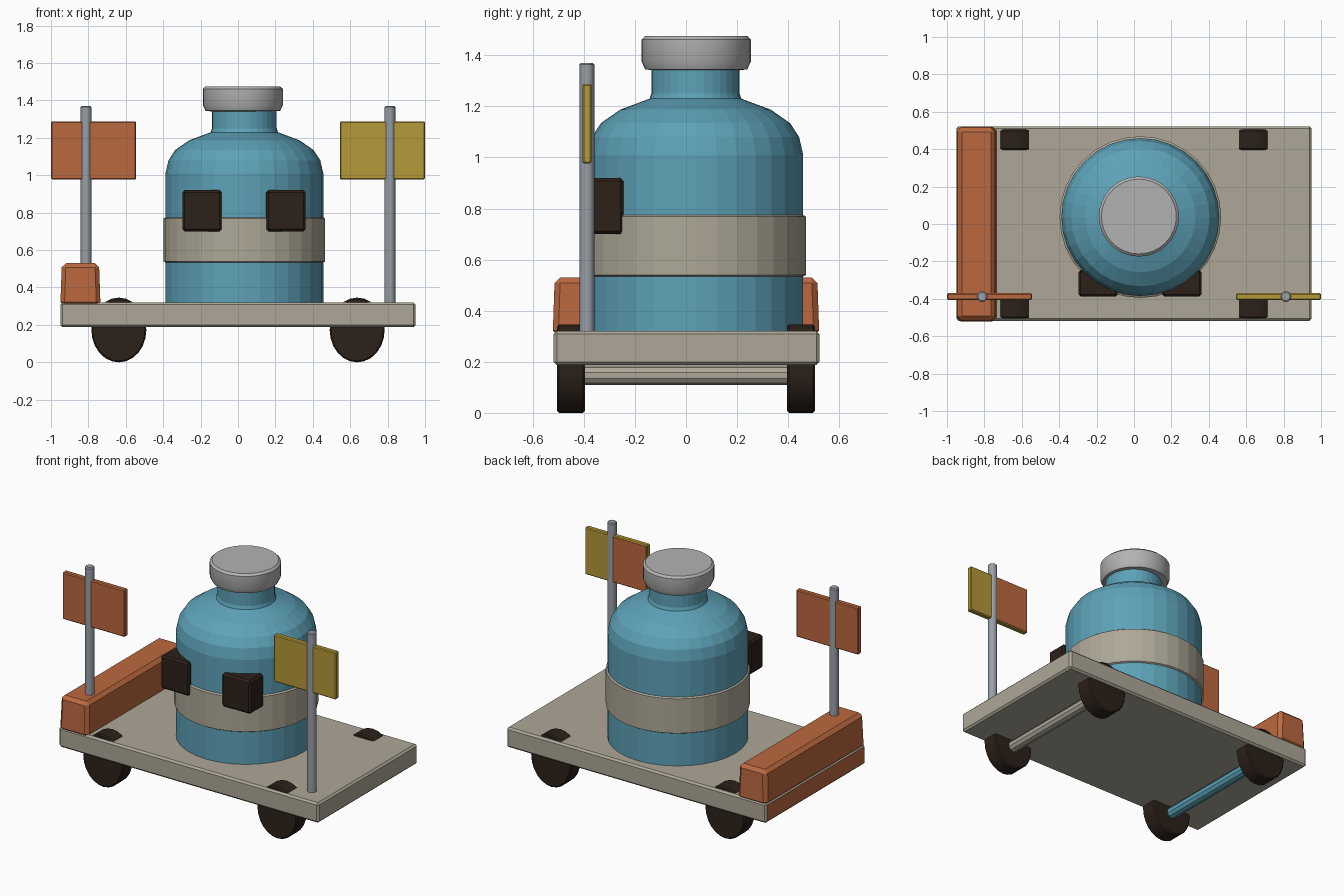
import bpy, bmesh, math
from mathutils import Vector, Matrix

if "Cube" in bpy.data.objects:
    bpy.data.objects.remove(bpy.data.objects["Cube"])

def material(name, rgb):
    m = bpy.data.materials.new(name)
    m.diffuse_color = (*rgb, 1)
    m.use_nodes = True
    m.node_tree.nodes["Principled BSDF"].inputs["Base Color"].default_value = m.diffuse_color
    return m

BLUE = material("blue", (0.11, 0.36, 0.48))
BEIGE = material("beige", (0.42, 0.39, 0.31))
ORANGE = material("orange", (0.50, 0.14, 0.05))
YELLOW = material("yellow", (0.46, 0.32, 0.04))
DARK = material("dark brown", (0.025, 0.015, 0.01))
STEEL = material("steel", (0.32, 0.35, 0.39))
GREY = material("light grey", (0.45, 0.45, 0.45))

def finish(name, bm, mat, smooth=None):
    bmesh.ops.recalc_face_normals(bm, faces=bm.faces)
    me = bpy.data.meshes.new(name)
    bm.to_mesh(me)
    bm.free()
    ob = bpy.data.objects.new(name, me)
    bpy.context.collection.objects.link(ob)
    me.materials.append(mat)
    if smooth:
        bpy.context.view_layer.objects.active = ob
        ob.select_set(True)
        bpy.ops.object.shade_smooth_by_angle(angle=math.radians(smooth))
        ob.select_set(False)
    return ob

def box(name, lo, hi, mat, bevel=0.012, taper=0.0):
    """Bevelled box between two corners; taper pulls the top in along x and y."""
    bm = bmesh.new()
    bmesh.ops.create_cube(bm, size=1)
    lo, hi = Vector(lo), Vector(hi)
    for v in bm.verts:
        top = v.co.z > 0
        for i in range(3):
            sign = 1 if v.co[i] > 0 else -1
            v.co[i] = hi[i] if sign > 0 else lo[i]
            if top and i < 2:
                v.co[i] -= sign * taper
    if bevel:
        bmesh.ops.bevel(bm, geom=bm.edges[:], offset=bevel, segments=1, affect='EDGES')
    return finish(name, bm, mat)

def lathe(name, profile, centre, mat, sides=24, smooth=None):
    """Spin (radius, z) points round a vertical axis and cap both ends."""
    bm = bmesh.new()
    rings = []
    for r, z in profile:
        rings.append([bm.verts.new((centre[0] + r * math.cos(a), centre[1] + r * math.sin(a), z))
                      for a in (2 * math.pi * k / sides for k in range(sides))])
    for a, b in zip(rings, rings[1:]):
        for k in range(sides):
            j = (k + 1) % sides
            bm.faces.new((a[k], a[j], b[j], b[k]))
    bm.faces.new(rings[0])
    bm.faces.new(rings[-1])
    return finish(name, bm, mat, smooth)

def y_cylinder(name, x, z, y0, y1, rx, rz, mat, sides, bevel=0.0):
    """Cylinder lying along y, with an oval section if rx and rz differ."""
    bm = bmesh.new()
    bmesh.ops.create_cone(bm, cap_ends=True, segments=sides, radius1=1, radius2=1, depth=1,
                          matrix=Matrix.Rotation(math.pi / 2, 4, 'X'))
    for v in bm.verts:
        v.co = (x + v.co.x * rx, (y0 + y1) / 2 + v.co.y * (y1 - y0), z + v.co.z * rz)
    if bevel:
        rims = [e for e in bm.edges if abs(e.verts[0].co.y - e.verts[1].co.y) < 1e-5]
        bmesh.ops.bevel(bm, geom=rims, offset=bevel, segments=1, affect='EDGES')
    return finish(name, bm, mat, 35)

# Cart deck, painted orange on its left end
deck = box("deck", (-0.95, -0.518, 0.188), (0.95, 0.522, 0.32), BEIGE)
deck.data.materials.append(ORANGE)
for p in deck.data.polygons:
    if p.normal.x < -0.9:
        p.material_index = 1

# Bumper block across the left end
box("end_block", (-0.95, -0.522, 0.30), (-0.735, 0.522, 0.53), ORANGE, 0.022, 0.008)

# Wheels and axles
for sx, end, axle_mat in ((-1, "left", BLUE), (1, "right", BEIGE)):
    for sy, side in ((-1, "front"), (1, "back")):
        y = sorted((sy * 0.395, sy * 0.505))
        y_cylinder(f"{end}_{side}_wheel", sx * 0.637, 0.173, y[0], y[1], 0.147, 0.173, DARK, 24, 0.008)
    y_cylinder(f"{end}_axle", sx * 0.637, 0.147, -0.40, 0.40, 0.038, 0.038, axle_mat, 10)

# Tank with domed shoulder, neck, band and cap
C = (0.034, 0.037)
lathe("tank", [(0.422, 0.31), (0.422, 1.01), (0.406, 1.08), (0.37, 1.135), (0.295, 1.187),
               (0.18, 1.23), (0.173, 1.25), (0.173, 1.36)], C, BLUE, 32)
lathe("tank_band", [(0.415, 0.53), (0.432, 0.54), (0.432, 0.768), (0.415, 0.78)], C, BEIGE, 32)
lathe("cap", [(0.16, 1.34), (0.20, 1.345), (0.214, 1.375), (0.214, 1.462), (0.20, 1.475)],
      (0.026, 0.04), GREY, 32, 30)

# Two dark boxes on the front of the tank
for name, x in (("left_front_box", -0.192), ("right_front_box", 0.256)):
    box(name, (x - 0.105, -0.388, 0.70), (x + 0.105, -0.245, 0.92), DARK, 0.012)

# Flag poles and flags
for sx, side, base, mat in ((-1, "left", 0.51, ORANGE), (1, "right", 0.31, YELLOW)):
    lathe(f"{side}_pole", [(0.029, base), (0.029, 1.364), (0.023, 1.37)],
          (sx * 0.812, -0.388), STEEL, 12, 40)
    x = sorted((sx * 0.545, sx * 1.0))
    box(f"{side}_flag", (x[0], -0.406, 0.977), (x[1], -0.37, 1.288), mat, 0.006)

# Orange patch on the back of the right flag
box("right_flag_back_patch", (0.55, -0.372, 0.983), (0.80, -0.368, 1.282), ORANGE, 0)
